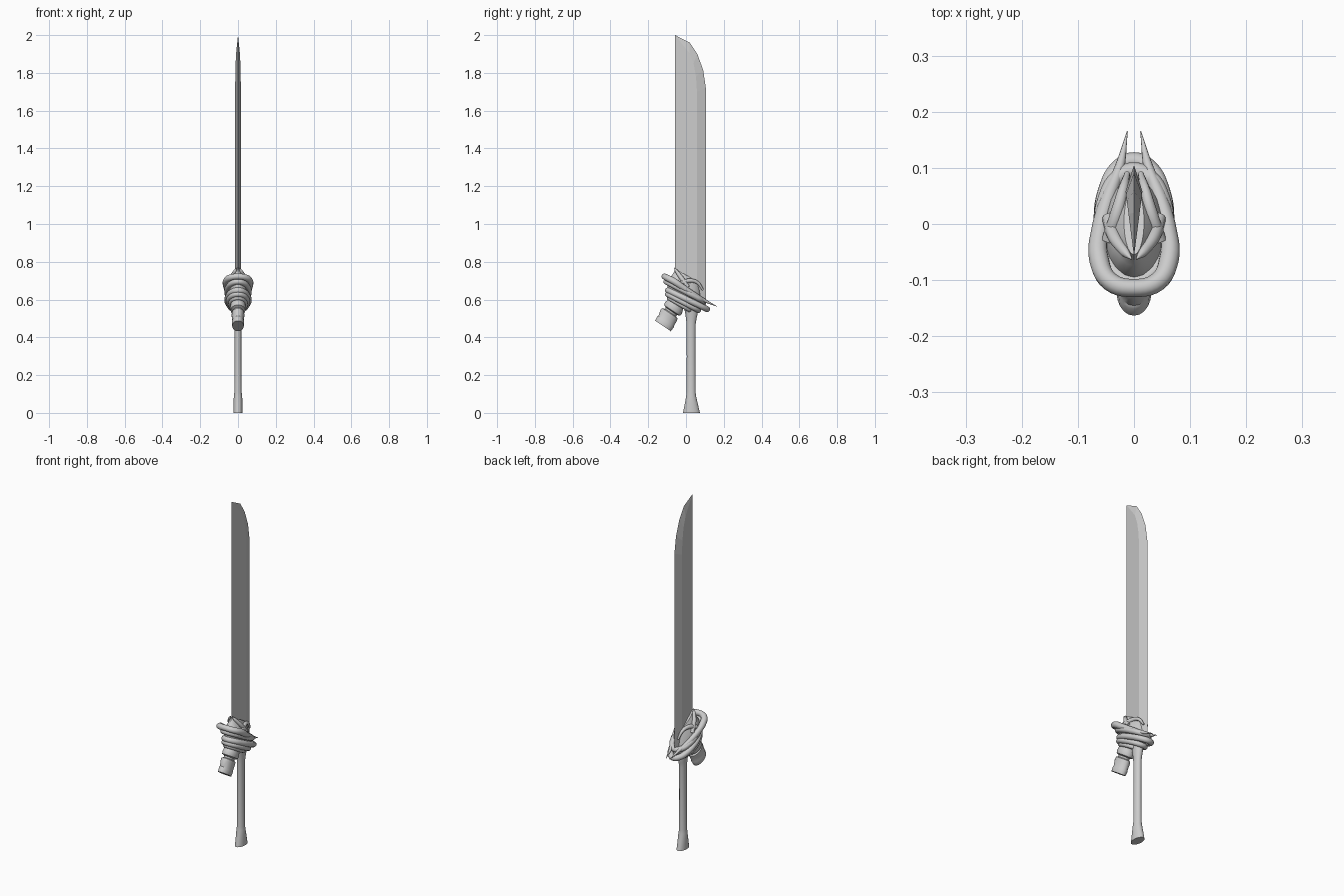
import bpy, bmesh
from math import sin, cos, pi, radians

if "Cube" in bpy.data.objects:
    bpy.data.objects.remove(bpy.data.objects["Cube"])


def finish(ob, angle=40):
    bpy.ops.object.select_all(action='DESELECT')
    ob.select_set(True)
    bpy.context.view_layer.objects.active = ob
    if ob.type == 'CURVE':
        bpy.ops.object.convert(target='MESH')
    bpy.ops.object.shade_smooth_by_angle(angle=radians(angle))


def mesh_object(name, bm):
    bmesh.ops.recalc_face_normals(bm, faces=bm.faces)
    me = bpy.data.meshes.new(name)
    bm.to_mesh(me)
    bm.free()
    ob = bpy.data.objects.new(name, me)
    bpy.context.collection.objects.link(ob)
    return ob


def loft(name, sections, n=20):
    """Elliptical sections: (centre y, centre z, half length, half width, tilt in degrees)."""
    bm = bmesh.new()
    rings = []
    for cy, cz, h, w, tilt in sections:
        t = radians(tilt)
        rings.append([bm.verts.new((w * cos(a), cy + h * sin(a) * cos(t), cz - h * sin(a) * sin(t)))
                      for a in (2 * pi * i / n for i in range(n))])
    for r, s in zip(rings, rings[1:]):
        for i in range(n):
            j = (i + 1) % n
            bm.faces.new((r[i], r[j], s[j], s[i]))
    bm.faces.new(rings[0])
    bm.faces.new(rings[-1])
    ob = mesh_object(name, bm)
    finish(ob)
    return ob


def tube(name, pts, cyclic=False):
    """Smooth round tube through points (x, y, z, radius)."""
    cu = bpy.data.curves.new(name, 'CURVE')
    cu.dimensions = '3D'
    cu.bevel_depth = 1
    cu.bevel_resolution = 3
    cu.use_fill_caps = True
    sp = cu.splines.new('BEZIER')
    sp.bezier_points.add(len(pts) - 1)
    sp.resolution_u = 5
    sp.use_cyclic_u = cyclic
    for bp, (x, y, z, r) in zip(sp.bezier_points, pts):
        bp.co = (x, y, z)
        bp.radius = r
        bp.handle_left_type = bp.handle_right_type = 'AUTO'
    ob = bpy.data.objects.new(name, cu)
    bpy.context.collection.objects.link(ob)
    finish(ob)
    return ob


def coil(name, y0, y1, half_width, z_mid, slope, r):
    """Closed tilted ring between y0 and y1."""
    c, h = (y0 + y1) / 2, (y1 - y0) / 2
    pts = []
    for i in range(12):
        a = 2 * pi * i / 12
        y = c + h * sin(a)
        pts.append((half_width * cos(a), y, z_mid - slope * y, r))
    return tube(name, pts, True)


# Blade: flat flanks running from spine to ridge, then a bevel to the cutting edge
ridge = [(.058, .56), (.058, 1.70), (.053, 1.78), (.040, 1.85), (.018, 1.905)]
edge = [(.105, .56), (.105, 1.72), (.091, 1.815), (.060, 1.90), (.020, 1.96)]
bm = bmesh.new()
base = bm.verts.new((0, -.058, .56))
tip = bm.verts.new((0, -.058, 2.0))
ev = [bm.verts.new((0, y, z)) for y, z in edge]
foot = [base]
for s in (1, -1):
    rv = [bm.verts.new((s * .015 * (y + .058) / .116, y, z)) for y, z in ridge]
    bm.faces.new([base] + rv + [tip])
    for i in range(4):
        bm.faces.new((rv[i], ev[i], ev[i + 1], rv[i + 1]))
    bm.faces.new((rv[4], ev[4], tip))
    foot.append(rv[0])
bm.faces.new((foot[0], foot[1], ev[0], foot[2]))
mesh_object("blade", bm)

# Handle with flared pommel
loft("handle", [(.029, 0, .045, .025, 0), (.028, .05, .034, .024, 0), (.027, .09, .026, .022, 0),
                (.027, .11, .024, .019, 0), (.027, .30, .023, .018, 0), (.027, .47, .024, .018, 0),
                (.028, .50, .028, .021, 0), (.028, .53, .034, .024, 10), (.02, .58, .045, .03, 25)])

# Grooved tail hanging in front of the handle
loft("tail", [(-.122, .460, .050, .031, 34), (-.108, .482, .052, .033, 34), (-.105, .486, .049, .031, 34),
              (-.092, .516, .052, .034, 34), (-.085, .527, .049, .033, 34), (-.082, .531, .036, .026, 34),
              (-.077, .538, .036, .026, 34), (-.074, .543, .051, .039, 34), (-.066, .556, .054, .042, 34),
              (-.060, .566, .050, .040, 34), (-.05, .580, .045, .038, 34), (-.03, .60, .05, .04, 32)])

# Guard core and collar around the blade root
loft("guard_core", [(-.035, .565, .055, .034, 30), (-.022, .59, .080, .046, 29), (-.005, .615, .105, .054, 28),
                    (-.008, .655, .100, .056, 29), (0, .685, .086, .042, 30), (.004, .715, .074, .026, 30),
                    (.004, .728, .068, .018, 30)])

# Wound coils
coil("coil_upper", -.105, .095, .058, .640, .52, .015)
coil("coil_wide", -.095, .112, .056, .603, .48, .016)
coil("coil_middle", -.098, .066, .051, .577, .52, .014)
coil("coil_low", -.090, .025, .040, .556, .58, .012)

# Front loop whose two ends taper into rear spikes
half = [(.042, -.103, .716, .017), (.062, -.065, .697, .018), (.060, -.01, .660, .016),
        (.046, .045, .625, .014), (.026, .10, .594, .009), (.012, .165, .563, .001)]
tube("horned_loop", [(-x, y, z, r) for x, y, z, r in reversed(half)]
     + [(0, -.114, .722, .016)] + half)

# Claws gripping the blade on both sides
for s, side in ((1, "right"), (-1, "left")):
    tube("front_claw_" + side, [(s * .045, .01, .665, .012), (s * .034, -.025, .715, .012),
                                (s * .016, -.05, .750, .009), (s * .004, -.063, .770, .001)])
    tube("rear_claw_" + side, [(s * .046, -.03, .685, .012), (s * .030, .02, .700, .012),
                               (s * .020, .06, .690, .009), (s * .012, .09, .650, .005)])
